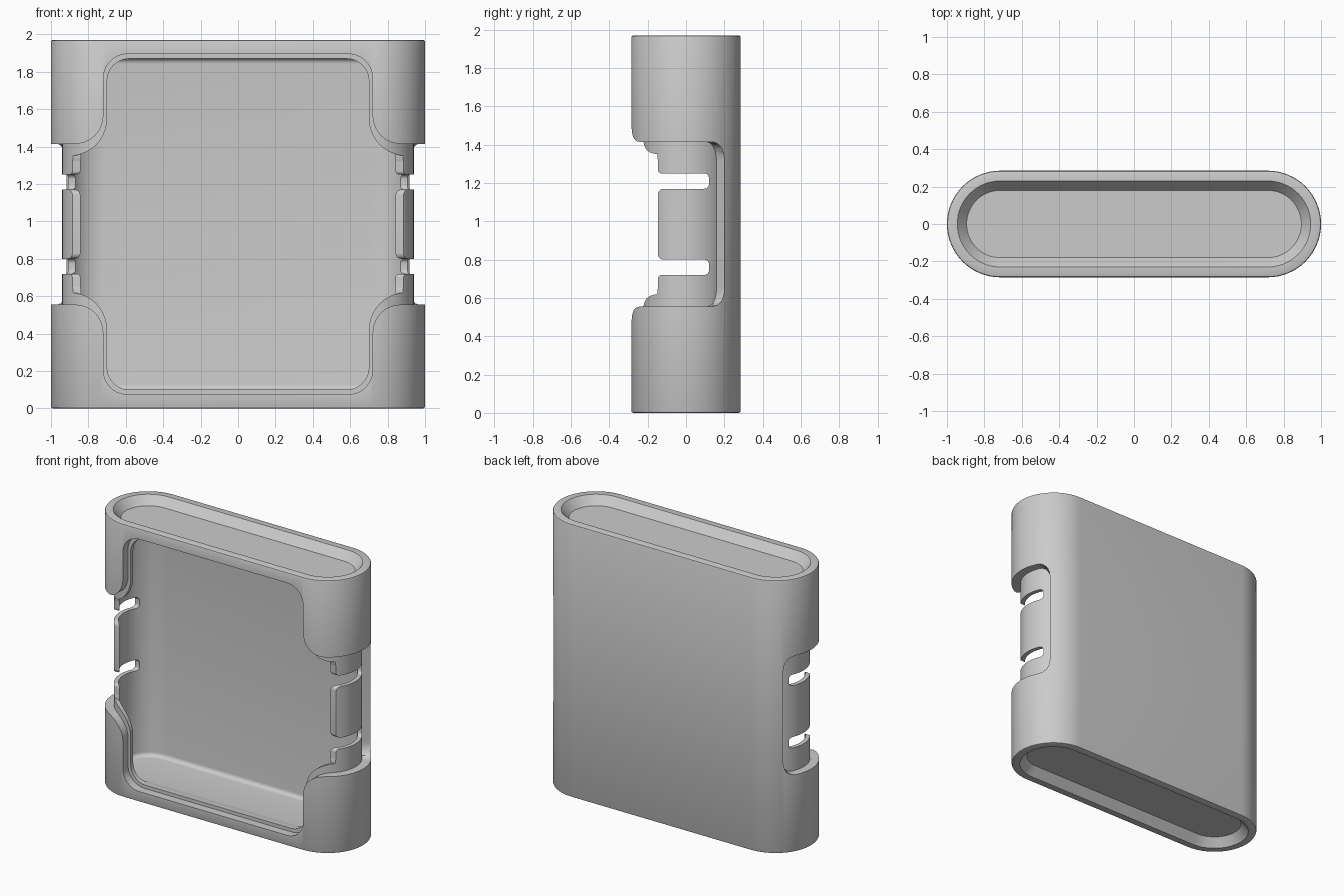
import bpy, bmesh, math
from mathutils import Vector

if "Cube" in bpy.data.objects:
    bpy.data.objects.remove(bpy.data.objects["Cube"])

H = 1.97           # overall height
MID = H / 2
AXIS = 0.715       # x of the rounded side axis
R_OUT, R_CORE, R_CAVITY = 0.285, 0.225, 0.195

grey = bpy.data.materials.new("plain grey")
grey.use_nodes = True
COLOUR = (0.6, 0.6, 0.6, 1)
grey.diffuse_color = COLOUR
grey.node_tree.nodes["Principled BSDF"].inputs["Base Color"].default_value = COLOUR


def loft(name, loops):
    """Closed solid skinned through loops of equal length."""
    bm = bmesh.new()
    rings = [[bm.verts.new(p) for p in loop] for loop in loops]
    n = len(rings[0])
    for a, b in zip(rings, rings[1:]):
        for i in range(n):
            j = (i + 1) % n
            bm.faces.new((a[i], a[j], b[j], b[i]))
    bm.faces.new(rings[0])
    bm.faces.new(rings[-1])
    bmesh.ops.recalc_face_normals(bm, faces=bm.faces)
    mesh = bpy.data.meshes.new(name)
    bm.to_mesh(mesh)
    bm.free()
    mesh.materials.append(grey)
    obj = bpy.data.objects.new(name, mesh)
    bpy.context.collection.objects.link(obj)
    return obj


def stadium(r, z, steps=32):
    pts = []
    for side in (1, -1):
        for i in range(steps + 1):
            a = math.pi * (i / steps - 0.5)
            pts.append((side * (AXIS + r * math.cos(a)), side * r * math.sin(a), z))
    return pts


def stadium_solid(name, profile):
    return loft(name, [stadium(r, z) for r, z in profile])


def rounded(points, steps=10):
    """Polygon of (u, v, radius) with its right-angled corners rounded."""
    out = []
    for i, (u, v, r) in enumerate(points):
        p = Vector((u, v))
        if r == 0:
            out.append(p)
            continue
        d1 = (Vector(points[i - 1][:2]) - p).normalized()
        d2 = (Vector(points[(i + 1) % len(points)][:2]) - p).normalized()
        centre = p + (d1 + d2) * r
        for k in range(steps + 1):
            a = math.pi / 2 * k / steps
            out.append(centre - d2 * (r * math.cos(a)) - d1 * (r * math.sin(a)))
    return out


def flip_u(points):
    return points + [(-u, v, r) for u, v, r in reversed(points)]


def flip_v(points):
    return [(u, 2 * MID - v, r) for u, v, r in reversed(points)] + points


def front_prism(name, quarter, y):
    shape = rounded(flip_u(flip_v(quarter)))
    return loft(name, [[(u, yy, v) for u, v in shape] for yy in (-0.5, y)])


def combine(target, other, operation="DIFFERENCE"):
    mod = target.modifiers.new("combine", "BOOLEAN")
    mod.operation, mod.solver, mod.object = operation, "EXACT", other
    bpy.context.view_layer.objects.active = target
    bpy.context.view_layer.update()
    bpy.ops.object.modifier_apply(modifier=mod.name)
    bpy.data.objects.remove(other)


# Body with softened rims and a sloped recess at both ends
half_profile = [(R_OUT, H - 0.01), (R_OUT - 0.003, H - 0.003), (R_OUT - 0.01, H),
                (0.23, H), (0.18, H - 0.06)]
body = stadium_solid("holder_body",
                     [(r, H - z) for r, z in reversed(half_profile)] + half_profile)

# Outer layer: front window flaring into the side openings
opening = front_prism("outer_window_cutter", [
    (1.2, 1.415, 0), (0.72, 1.415, 0.15), (0.72, 1.895, 0.13)], -0.02)
side_shape = rounded(flip_v([(0.2, 1.415, 0.1), (-0.1, 1.415, 0)]))
for side in (1, -1):
    # Side opening whose back edge runs radially
    combine(opening, loft("side_opening_cutter", [
        [(side * (AXIS + d), u * d / 0.2, v) for u, v in side_shape]
        for d in (0.05, 0.45)]), "UNION")
combine(opening, stadium_solid("core", [(R_CORE, -0.1), (R_CORE, H + 0.1)]))
combine(body, opening)

# Inner cavity with rounded floor and ceiling edges
top = 1.872
edge = [(R_CAVITY - 0.03 * (1 - math.cos(a)), top - 0.03 * (1 - math.sin(a)))
        for a in [math.radians(d) for d in range(0, 91, 15)]]
combine(body, stadium_solid("cavity_cutter",
                            [(r, H - z) for r, z in reversed(edge)] + edge))

# Inner layer: slightly smaller front window
combine(body, front_prism("inner_window_cutter", [
    (0.92, 1.35, 0), (0.70, 1.35, 0.2), (0.70, 1.87, 0.12)], -0.15))

# Side clips: front edge and slots
clip = rounded(flip_v([
    (-0.147, 1.17, 0.03), (0.12, 1.17, 0.025), (0.12, 1.25, 0.025),
    (-0.147, 1.25, 0.02), (-0.147, 1.349, 0.03), (-0.5, 1.349, 0)]), 6)
for side in (1, -1):
    combine(body, loft("clip_cutter", [[(side * x, u, v) for u, v in clip]
                                       for x in (0.72, 1.2)]))

# Smooth curved walls, crisp edges
bpy.ops.object.select_all(action="DESELECT")
body.select_set(True)
bpy.context.view_layer.objects.active = body
bpy.ops.object.shade_smooth_by_angle(angle=math.radians(30))
